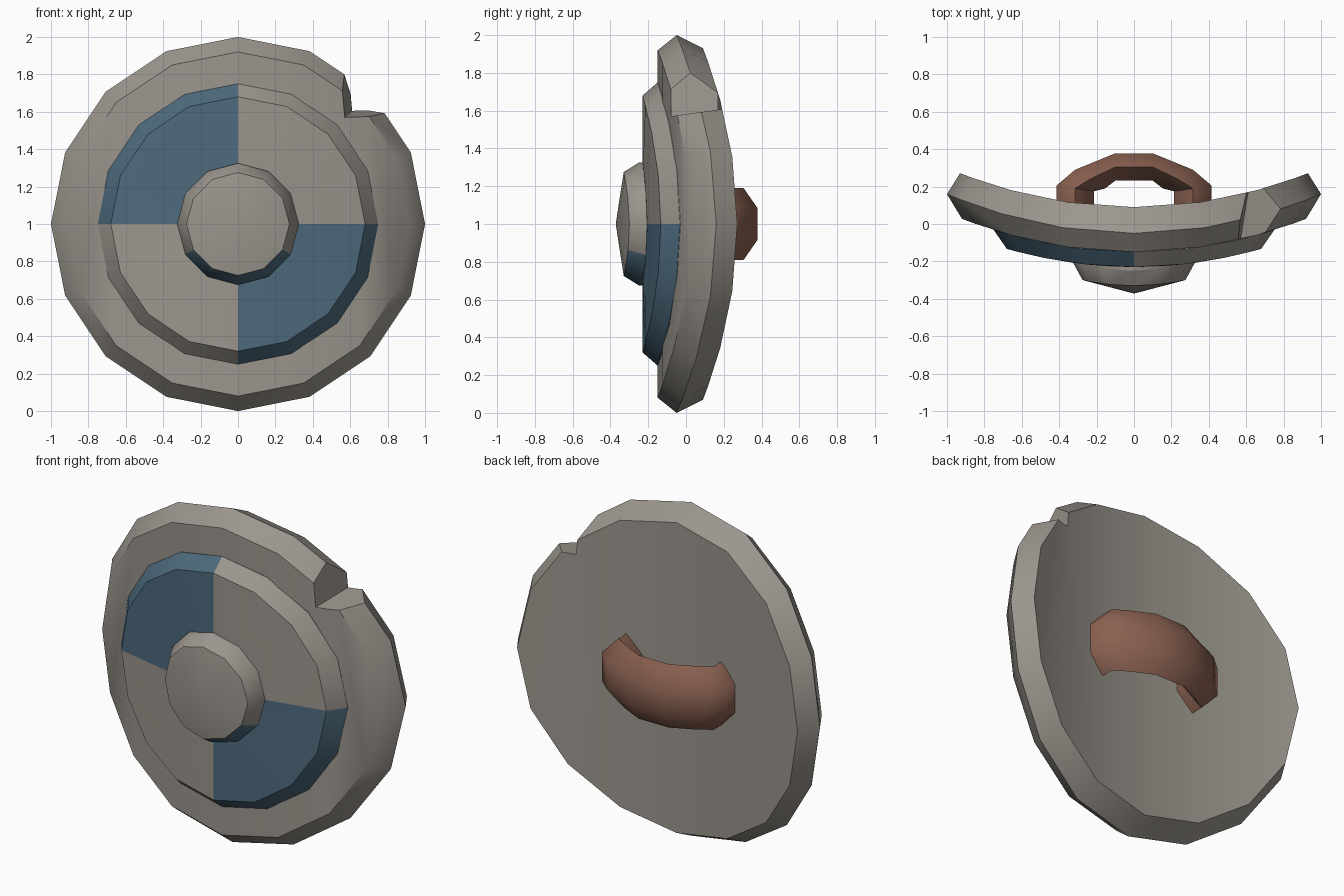
import bpy, bmesh, math

if "Cube" in bpy.data.objects:
    bpy.data.objects.remove(bpy.data.objects["Cube"])


def material(name, rgb):
    m = bpy.data.materials.new(name)
    m.diffuse_color = (*rgb, 1)
    m.use_nodes = True
    m.node_tree.nodes["Principled BSDF"].inputs["Base Color"].default_value = m.diffuse_color
    return m


GREY = material("worn_grey", (0.33, 0.305, 0.27))
BLUE = material("dull_blue", (0.075, 0.145, 0.205))
BROWN = material("leather_brown", (0.26, 0.122, 0.084))


def make_object(name, bm, mats, smooth=None):
    bmesh.ops.recalc_face_normals(bm, faces=bm.faces[:])
    me = bpy.data.meshes.new(name)
    bm.to_mesh(me)
    bm.free()
    for m in mats:
        me.materials.append(m)
    ob = bpy.data.objects.new(name, me)
    bpy.context.collection.objects.link(ob)
    if smooth:
        smooth_by_angle(ob, smooth)
    return ob


def activate(ob):
    bpy.ops.object.select_all(action='DESELECT')
    ob.select_set(True)
    bpy.context.view_layer.objects.active = ob


def smooth_by_angle(ob, degrees):
    activate(ob)
    bpy.ops.object.shade_smooth_by_angle(angle=math.radians(degrees))


def ring(bm, n, r, y, sag):
    """Circle facing -y, bowed backwards towards its left and right sides."""
    out = []
    for k in range(n):
        a = 2 * math.pi * k / n
        x = r * math.cos(a)
        out.append(bm.verts.new((x, y + sag * x * x, 1 + r * math.sin(a))))
    return out


def bridge(bm, a, b):
    n = len(a)
    return [bm.faces.new((a[i], a[(i + 1) % n], b[(i + 1) % n], b[i])) for i in range(n)]


def strip_cap(bm, loop):
    """Cap made of upright strips, so the face bends only sideways."""
    n = len(loop)
    for k in range(n // 2):
        ids = dict.fromkeys([k, k + 1, n - 1 - k, (n - k) % n])
        bm.faces.new([loop[i] for i in ids])


def fan_cap(bm, loop, y):
    c = bm.verts.new((0, y, 1))
    n = len(loop)
    return [bm.faces.new((loop[i], loop[(i + 1) % n], c)) for i in range(n)]


# Shield body: 16-sided bowed plate with a pointed rim
bm = bmesh.new()
loops = [ring(bm, 16, r, y, 0.21) for r, y in ((0.92, -0.15), (1.0, -0.05), (0.93, 0.09))]
for a, b in zip(loops, loops[1:]):
    bridge(bm, a, b)
strip_cap(bm, loops[0])
strip_cap(bm, loops[-1])
body = make_object("shield_body", bm, [GREY])

# Notch in the upper right rim, cut by a slanted block
bm = bmesh.new()
ends = []
for y in (-0.6, 0.7):
    x, z = 0.57 + 0.16 * (y + 0.08), 1.57 + 0.14 * (y + 0.08)
    ends.append([bm.verts.new((x + dx, y, z + dz))
                 for dx, dz in ((0, 0), (0.6, 0), (0.6, 0.6), (-0.05, 0.6))])
bridge(bm, *ends)
for e in ends:
    bm.faces.new(e)
cutter = make_object("notch_cutter", bm, [GREY])
cutter.hide_render = True
mod = body.modifiers.new("notch", 'BOOLEAN')
mod.operation = 'DIFFERENCE'
mod.solver = 'EXACT'
mod.object = cutter
activate(body)
bpy.ops.object.modifier_apply(modifier=mod.name)
bpy.data.objects.remove(cutter, do_unlink=True)
smooth_by_angle(body, 42)

# Raised front disc with two opposite blue quarters
bm = bmesh.new()
loops = [ring(bm, 16, r, y, 0.21)
         for r, y in ((0.75, -0.10), (0.75, -0.15), (0.68, -0.23), (0.34, -0.23))]
for a, b in zip(loops, loops[1:]):
    bridge(bm, a, b)
fan_cap(bm, loops[-1], -0.23)
fan_cap(bm, loops[0], -0.10)
for f in bm.faces:
    c = f.calc_center_median()
    f.material_index = int(c.x * (c.z - 1) < 0)
make_object("front_disc", bm, [GREY, BLUE], 30)

# Central boss, blue on the underside of its bevel
bm = bmesh.new()
loops = [ring(bm, 12, r, y, 0.4) for r, y in ((0.325, -0.16), (0.325, -0.25), (0.275, -0.33))]
sides = bridge(bm, loops[0], loops[1]) + bridge(bm, loops[1], loops[2])
fan_cap(bm, loops[2], -0.372)
fan_cap(bm, loops[0], -0.16)
for f in sides:
    f.material_index = int(f.calc_center_median().z < 0.87)
make_object("centre_boss", bm, [GREY, BLUE], 30)

# Arched grip on the back: hexagonal section swept along half an arch, mirrored
outer = [(0.415, 0.05), (0.415, 0.205), (0.315, 0.29), (0.1, 0.378)]
middle = [(0.315, 0.05), (0.315, 0.19), (0.235, 0.24), (0.1, 0.305)]
path = list(zip(outer, middle))
stations = [(o, m, 1) for o, m in path] + [(o, m, -1) for o, m in reversed(path)]
bm = bmesh.new()
sections = []
for (ox, oy), (mx, my), s in stations:
    ix, iy = 2 * mx - ox, 2 * my - oy
    pts = [(ox, oy, 0.085), (mx, my, 0.19), (ix, iy, 0.085),
           (ix, iy, -0.085), (mx, my, -0.19), (ox, oy, -0.085)]
    sections.append([bm.verts.new((s * x, y, 1 + z)) for x, y, z in pts])
for a, b in zip(sections, sections[1:]):
    bridge(bm, a, b)
bm.faces.new(sections[0])
bm.faces.new(sections[-1])
make_object("back_grip", bm, [BROWN], 50)
